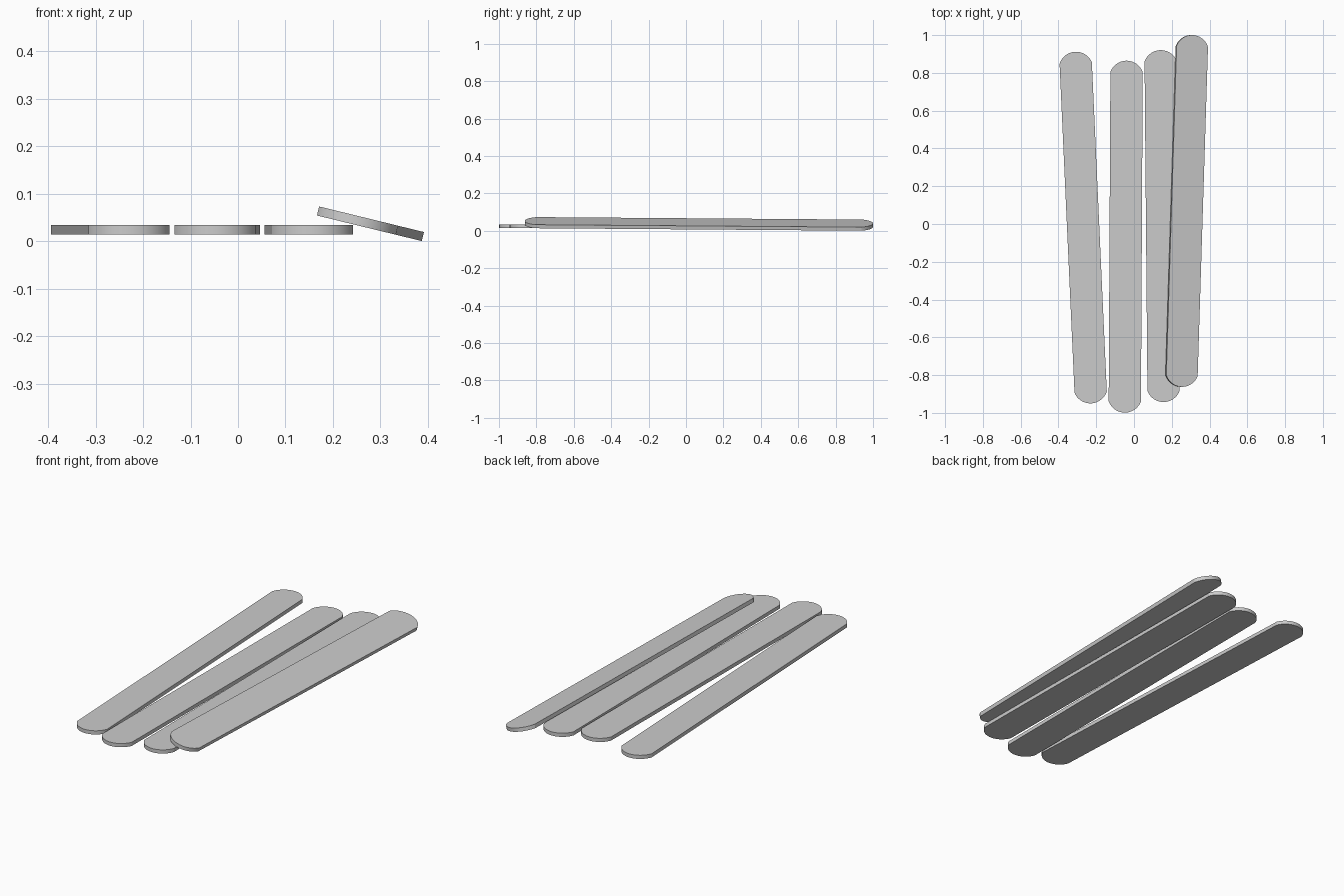
import bpy, bmesh, math
from mathutils import Matrix

if "Cube" in bpy.data.objects:
    bpy.data.objects.remove(bpy.data.objects["Cube"])

LENGTH, WIDTH, THICK, SAG = 1.863, 0.171, 0.0195, 0.06


def outline(segs=24):
    # Straight sides closed by shallow arcs at both ends
    h = WIDTH / 2
    r = (h * h + SAG * SAG) / (2 * SAG)
    a = math.asin(min(1, h / r))
    half = []
    for i in range(segs + 1):
        t = a - 2 * a * i / segs
        half.append((r * math.sin(t), LENGTH / 2 - r + r * math.cos(t)))
    return half + [(-x, -y) for x, y in half]


def make_stick(name, loc, heading, tilt=0.0):
    bm = bmesh.new()
    face = bm.faces.new([bm.verts.new((x, y, -THICK / 2)) for x, y in outline()])
    ext = bmesh.ops.extrude_face_region(bm, geom=[face])
    top = [v for v in ext["geom"] if isinstance(v, bmesh.types.BMVert)]
    bmesh.ops.translate(bm, verts=top, vec=(0, 0, THICK))
    bmesh.ops.recalc_face_normals(bm, faces=bm.faces)
    mesh = bpy.data.meshes.new(name)
    bm.to_mesh(mesh)
    bm.free()
    obj = bpy.data.objects.new(name, mesh)
    bpy.context.collection.objects.link(obj)
    obj.matrix_world = (Matrix.Translation(loc)
                        @ Matrix.Rotation(math.radians(tilt), 4, 'Y')
                        @ Matrix.Rotation(math.radians(heading), 4, 'Z'))
    bpy.ops.object.select_all(action='DESELECT')
    obj.select_set(True)
    bpy.context.view_layer.objects.active = obj
    bpy.ops.object.shade_smooth_by_angle(angle=math.radians(20))


# Three flat sticks and one leaning on its neighbour
make_stick("left_stick", (-0.269, -0.019, 0.0245), 2.6)
make_stick("middle_stick", (-0.044, -0.067, 0.0245), -0.3)
make_stick("right_stick", (0.149, -0.011, 0.0245), 0.5)
make_stick("leaning_stick", (0.279, 0.069, 0.037), -1.85, 13.7)
